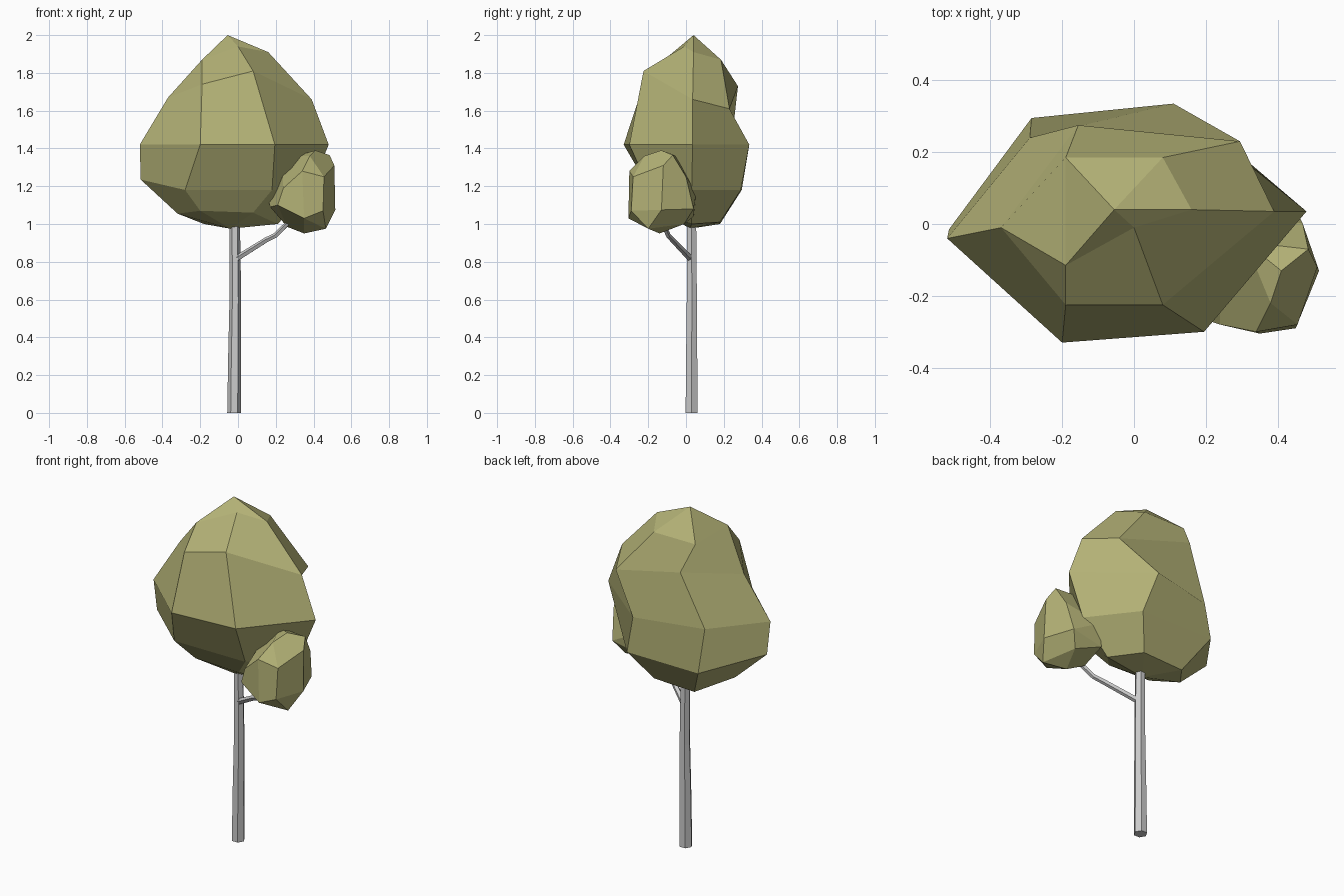
import bpy, bmesh, math
from mathutils import Vector

if "Cube" in bpy.data.objects:
    bpy.data.objects.remove(bpy.data.objects["Cube"])

leaf = bpy.data.materials.new("leaf_green")
leaf.diffuse_color = (0.45, 0.44, 0.18, 1)
leaf.use_nodes = True
leaf.node_tree.nodes["Principled BSDF"].inputs["Base Color"].default_value = leaf.diffuse_color


def finish(bm, name, mat=None):
    bmesh.ops.remove_doubles(bm, verts=bm.verts, dist=1e-4)
    bmesh.ops.recalc_face_normals(bm, faces=bm.faces)
    me = bpy.data.meshes.new(name)
    bm.to_mesh(me)
    bm.free()
    ob = bpy.data.objects.new(name, me)
    bpy.context.collection.objects.link(ob)
    if mat:
        me.materials.append(mat)
    return ob


def loft(rings, name, mat=None, ends=None):
    """Skin equal-length rings; close with end points or flat caps."""
    bm = bmesh.new()
    rows = [[bm.verts.new(p) for p in r] for r in rings]
    n = len(rows[0])
    for a, b in zip(rows, rows[1:]):
        for i in range(n):
            j = (i + 1) % n
            bm.faces.new((a[i], a[j], b[j], b[i]))
    for k, row in enumerate((rows[0], rows[-1])):
        if ends:
            tip = bm.verts.new(ends[k])
            for i in range(n):
                bm.faces.new((tip, row[i], row[(i + 1) % n]))
        else:
            bm.faces.new(row)
    return finish(bm, name, mat)


def tube(path, radii, sides, name):
    pts = [Vector(p) for p in path]
    rings = []
    for i, p in enumerate(pts):
        d = (pts[min(i + 1, len(pts) - 1)] - pts[max(i - 1, 0)]).normalized()
        u = d.cross(Vector((0, 1, 0))).normalized()
        v = d.cross(u)
        rings.append([p + radii[i] * (u * math.cos(t) + v * math.sin(t))
                      for t in (math.tau * k / sides for k in range(sides))])
    return loft(rings, name)


# Trunk and side branch
tube([(-0.02, 0.03, 0), (-0.018, 0.03, 0.3), (-0.014, 0.031, 0.6),
      (-0.016, 0.03, 0.85), (-0.018, 0.03, 1.08)],
     [0.037, 0.034, 0.031, 0.029, 0.027], 6, "trunk")
tube([(-0.01, 0.025, 0.815), (0.15, -0.07, 0.915), (0.2, -0.095, 0.94),
      (0.30, -0.14, 1.04)], [0.017, 0.015, 0.014, 0.013], 5, "branch")

# Main crown: six-sided rings, each starting at the left and passing the front
crown = [
    [(-.19, -.115, 1.87), (-.19, -.115, 1.87), (0, -.01, 1.94),
     (.16, .04, 1.91), (.08, .185, 1.87), (-.19, .185, 1.87)],
    [(-.37, -.01, 1.67), (-.19, -.225, 1.74), (.08, -.225, 1.81),
     (.39, .035, 1.66), (.295, .23, 1.61), (-.155, .275, 1.73)],
    [(-.52, -.04, 1.42), (-.2, -.33, 1.42), (.195, -.30, 1.42),
     (.48, .035, 1.42), (.11, .335, 1.42), (-.29, .24, 1.42)],
    [(-.515, -.015, 1.235), (-.28, -.19, 1.18), (.18, -.19, 1.18),
     (.38, .03, 1.18), (.18, .29, 1.18), (-.285, .295, 1.18)],
    [(-.32, 0, 1.055), (-.2, -.11, 1.07), (.08, -.11, 1.06),
     (.21, .03, 1.0), (.08, .18, 1.01), (-.18, .18, 1.0)],
]
loft(crown, "main_crown", leaf, [(-.055, .04, 2.0), (-.04, .02, .975)])

# Small crown: faceted hull on the branch
lump = [(.41, -.13, 1.39), (.485, -.07, 1.365), (.31, -.05, 1.36),
        (.38, -.22, 1.36), (.51, -.12, 1.31), (.235, -.12, 1.28),
        (.24, -.28, 1.19), (.34, -.30, 1.28), (.455, -.28, 1.25),
        (.515, -.13, 1.075), (.45, -.29, 1.07), (.47, 0, 1.25),
        (.45, .04, 1.08), (.28, .055, 1.17), (.26, .04, 1.04),
        (.16, -.10, 1.13), (.17, -.15, 1.09), (.21, -.27, 1.1),
        (.35, -.305, 1.03), (.465, -.2, .975), (.35, -.14, .95),
        (.26, -.1, .985), (.4, -.01, 1.0)]
bm = bmesh.new()
for p in lump:
    bm.verts.new(p)
res = bmesh.ops.convex_hull(bm, input=bm.verts)
bmesh.ops.delete(bm, geom=[v for v in bm.verts if not v.link_faces], context='VERTS')
bmesh.ops.dissolve_limit(bm, angle_limit=math.radians(12),
                         verts=bm.verts, edges=bm.edges)
finish(bm, "small_crown", leaf)
